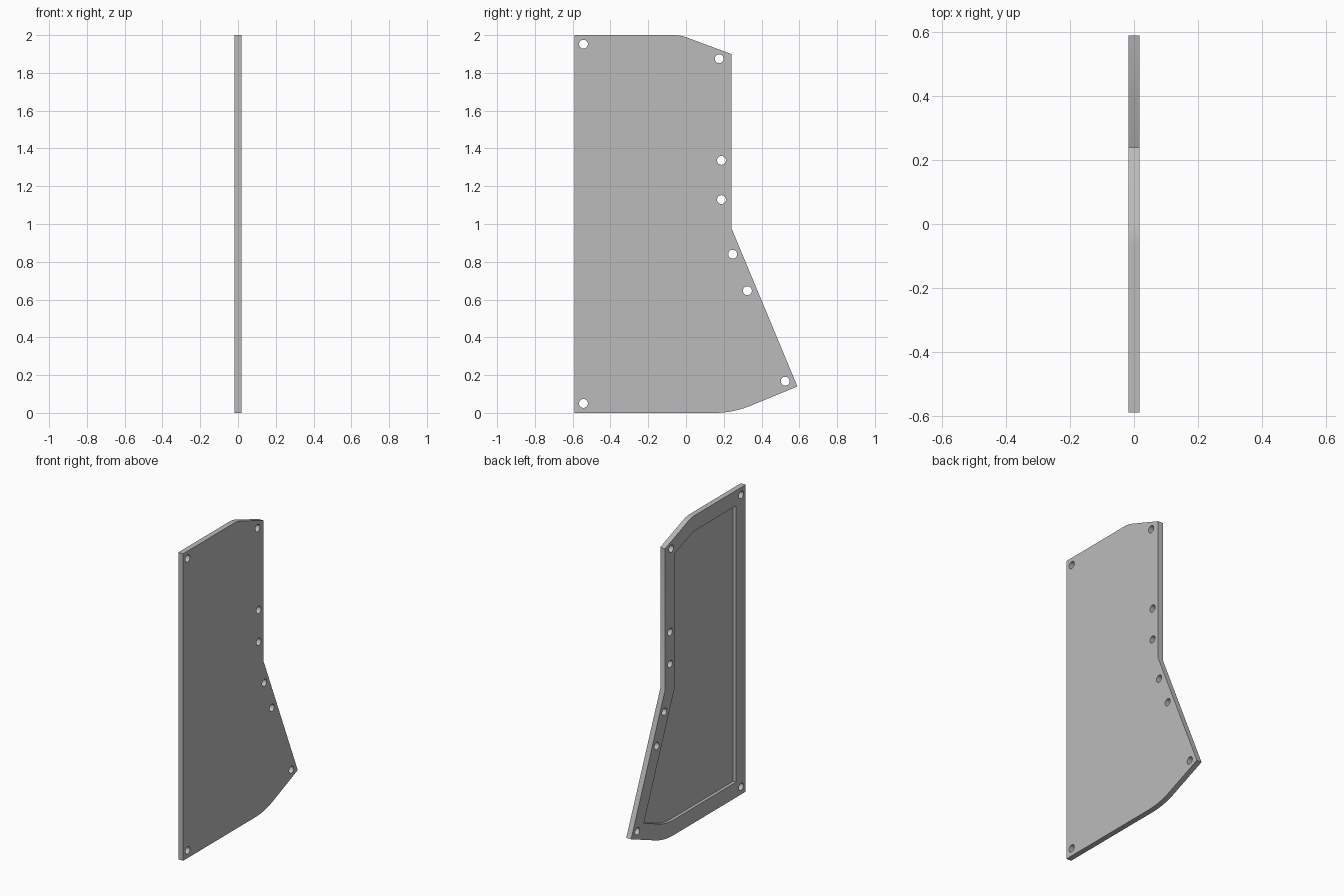
import bpy, bmesh, math
from mathutils import Vector

cube = bpy.data.objects.get("Cube")
if cube:
    bpy.data.objects.remove(cube, do_unlink=True)

HALF = 0.0175      # half the plate thickness
RIM = 0.10         # rim width around the recess
DEPTH = 0.02       # recess depth
HOLE_R = 0.0235

grey = bpy.data.materials.new("Plain grey")
grey.use_nodes = True
grey.diffuse_color = (0.5, 0.5, 0.5, 1)
grey.node_tree.nodes["Principled BSDF"].inputs["Base Color"].default_value = (0.5, 0.5, 0.5, 1)


def fillet(prev, corner, nxt, radius, steps):
    """Points of an arc tangent to both edges at a corner."""
    a, b = (prev - corner).normalized(), (nxt - corner).normalized()
    half = a.angle(b) / 2
    start = corner + a * radius / math.tan(half)
    end = corner + b * radius / math.tan(half)
    centre = corner + (a + b).normalized() * radius / math.sin(half)
    u, v = start - centre, end - centre
    sweep = u.angle(v)
    return [centre + (u * math.sin((1 - t) * sweep) + v * math.sin(t * sweep)) / math.sin(sweep)
            for t in (i / steps for i in range(steps + 1))]


def outline(corners):
    """Corners are (y, z, fillet radius), counter-clockwise."""
    pts = [Vector(c[:2]) for c in corners]
    result = []
    for i, c in enumerate(corners):
        if c[2]:
            result += fillet(pts[i - 1], pts[i], pts[(i + 1) % len(pts)], c[2], 10)
        else:
            result.append(pts[i])
    return result


def inset(pts, dist):
    """Move every edge of the outline inward by the same distance."""
    result = []
    for i, p in enumerate(pts):
        d1 = (p - pts[i - 1]).normalized()
        d2 = (pts[(i + 1) % len(pts)] - p).normalized()
        n1, n2 = Vector((-d1.y, d1.x)), Vector((-d2.y, d2.x))
        result.append(p + (n1 + n2) * dist / (1 + n1.dot(n2)))
    return result


def prism(name, pts, x0, x1):
    """Solid with a y-z outline, running from x0 to x1."""
    bm = bmesh.new()
    face = bm.faces.new([bm.verts.new((x0, p.x, p.y)) for p in pts])
    moved = bmesh.ops.extrude_face_region(bm, geom=[face])["geom"]
    bmesh.ops.translate(bm, vec=(x1 - x0, 0, 0),
                        verts=[g for g in moved if isinstance(g, bmesh.types.BMVert)])
    bmesh.ops.recalc_face_normals(bm, faces=bm.faces)
    mesh = bpy.data.meshes.new(name)
    bm.to_mesh(mesh)
    bm.free()
    mesh.materials.append(grey)
    obj = bpy.data.objects.new(name, mesh)
    bpy.context.collection.objects.link(obj)
    return obj


def cut(target, cutter):
    cutter.hide_render = True
    mod = target.modifiers.new("Cut", "BOOLEAN")
    mod.operation, mod.solver, mod.object = "DIFFERENCE", "EXACT", cutter
    bpy.context.view_layer.objects.active = target
    bpy.ops.object.modifier_apply(modifier=mod.name)
    bpy.data.objects.remove(cutter, do_unlink=True)


# Side plate
shape = outline([(-0.59, 0, 0), (0.25, 0, 0.5), (0.59, 0.14, 0), (0.24, 0.98, 0),
                 (0.24, 1.90, 0), (-0.03, 2.0, 0.2), (-0.59, 2.0, 0)])
plate = prism("side_plate", shape, -HALF, HALF)

# Shallow recess on the inner side, leaving an even rim
cut(plate, prism("recess_cutter", inset(shape, RIM), -HALF - 0.05, -HALF + DEPTH))

# Screw holes around the rim
holes = [(-0.543, 1.952), (-0.543, 0.05), (0.176, 1.875), (0.188, 1.337),
         (0.188, 1.129), (0.247, 0.84), (0.325, 0.647), (0.525, 0.168)]
for y, z in holes:
    ring = [Vector((y + HOLE_R * math.cos(a), z + HOLE_R * math.sin(a)))
            for a in (math.tau * i / 32 for i in range(32))]
    cut(plate, prism("hole_cutter", ring, -0.1, 0.1))

# Smooth the arcs and hole walls, keep the edges sharp
plate.select_set(True)
bpy.context.view_layer.objects.active = plate
bpy.ops.object.shade_smooth_by_angle(angle=math.radians(30))
